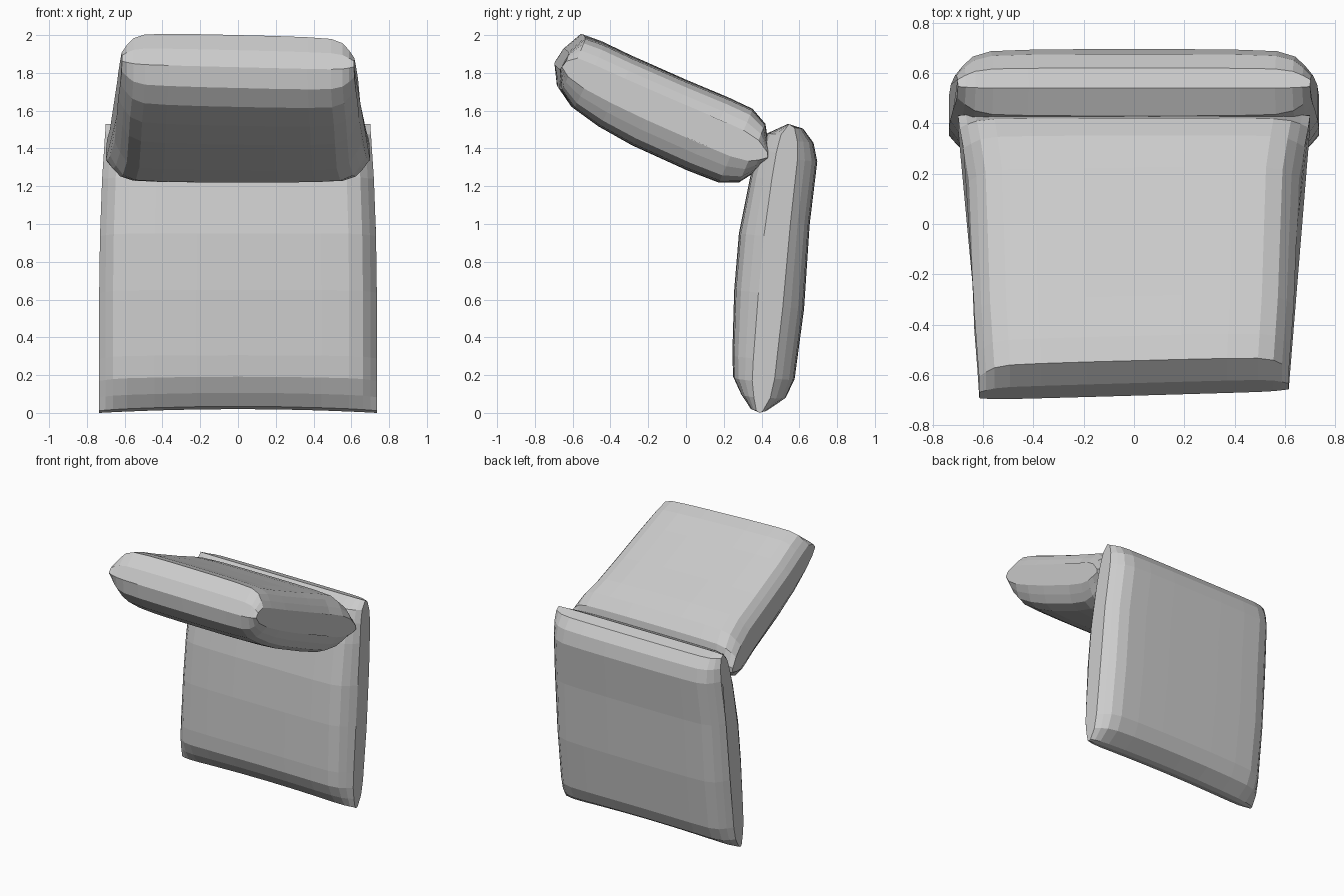
import bpy, bmesh, math
from mathutils import Vector

if "Cube" in bpy.data.objects:
    bpy.data.objects.remove(bpy.data.objects["Cube"])

# Stations across the width: (fraction of half width, thickness factor)
HALF = [(0.0, 1.0), (0.3, 1.0), (0.6, 0.985), (0.8, 0.95), (0.9, 0.82), (0.955, 0.6), (1.0, 0.36)]
STATIONS = [(-u, t) for u, t in reversed(HALF[1:])] + HALF


def lerp_list(vals, s):
    s = min(max(s, 0), 1) * (len(vals) - 1)
    i = min(int(s), len(vals) - 2)
    return vals[i] + (vals[i + 1] - vals[i]) * (s - i)


def cushion(name, profile, a, b, widths, wobble):
    """Loft a y-z side profile across x, thinning it toward the axis a-b at the sides."""
    a, b = Vector(a), Vector(b)
    axis = (b - a).normalized()
    length = (b - a).length
    bm = bmesh.new()
    rings = []
    for u, t in STATIONS:
        ring = []
        for p in profile:
            d = Vector(p) - a
            along = d.dot(axis)
            q = a + axis * along + (d - axis * along) * t
            s = along / length
            dy, dz = wobble(u, s)
            ring.append(bm.verts.new((u * lerp_list(widths, s), q.x + dy, q.y + dz)))
        rings.append(ring)
    n = len(profile)
    for r0, r1 in zip(rings, rings[1:]):
        for i in range(n):
            j = (i + 1) % n
            bm.faces.new((r0[i], r0[j], r1[j], r1[i]))
    bm.faces.new(rings[0])
    bm.faces.new(rings[-1])
    bmesh.ops.recalc_face_normals(bm, faces=bm.faces)
    mesh = bpy.data.meshes.new(name)
    bm.to_mesh(mesh)
    bm.free()
    obj = bpy.data.objects.new(name, mesh)
    bpy.context.collection.objects.link(obj)
    return obj


# Upright cushion
cushion("upright_cushion",
        [(0.39, 0.0), (0.34, 0.015), (0.29, 0.09), (0.25, 0.18), (0.245, 0.3), (0.255, 0.65),
         (0.28, 0.95), (0.34, 1.25), (0.38, 1.39), (0.43, 1.48), (0.54, 1.53), (0.62, 1.505),
         (0.675, 1.43), (0.695, 1.33), (0.655, 1.0), (0.625, 0.55), (0.575, 0.17),
         (0.53, 0.07), (0.43, 0.005)],
        (0.39, 0.0), (0.55, 1.53), [0.735, 0.735, 0.735, 0.725, 0.70],
        lambda u, s: (0, 0.02 * (1 - u * u) * max(0, 1 - 4 * s)))

# Tilted cushion
cushion("tilted_cushion",
        [(-0.69, 1.72), (-0.70, 1.83), (-0.65, 1.92), (-0.56, 2.0), (-0.46, 1.965), (-0.3, 1.89),
         (0.0, 1.76), (0.22, 1.67), (0.35, 1.61), (0.42, 1.53), (0.44, 1.40), (0.425, 1.33),
         (0.35, 1.265), (0.28, 1.22), (0.17, 1.22), (0.0, 1.285), (-0.3, 1.42),
         (-0.48, 1.52), (-0.62, 1.62)],
        (-0.65, 1.84), (0.40, 1.38), [0.615, 0.635, 0.645, 0.655, 0.70],
        lambda u, s: (0.017 * (u + 1) * (1 - s), -0.015 * u * (1 - s)))
